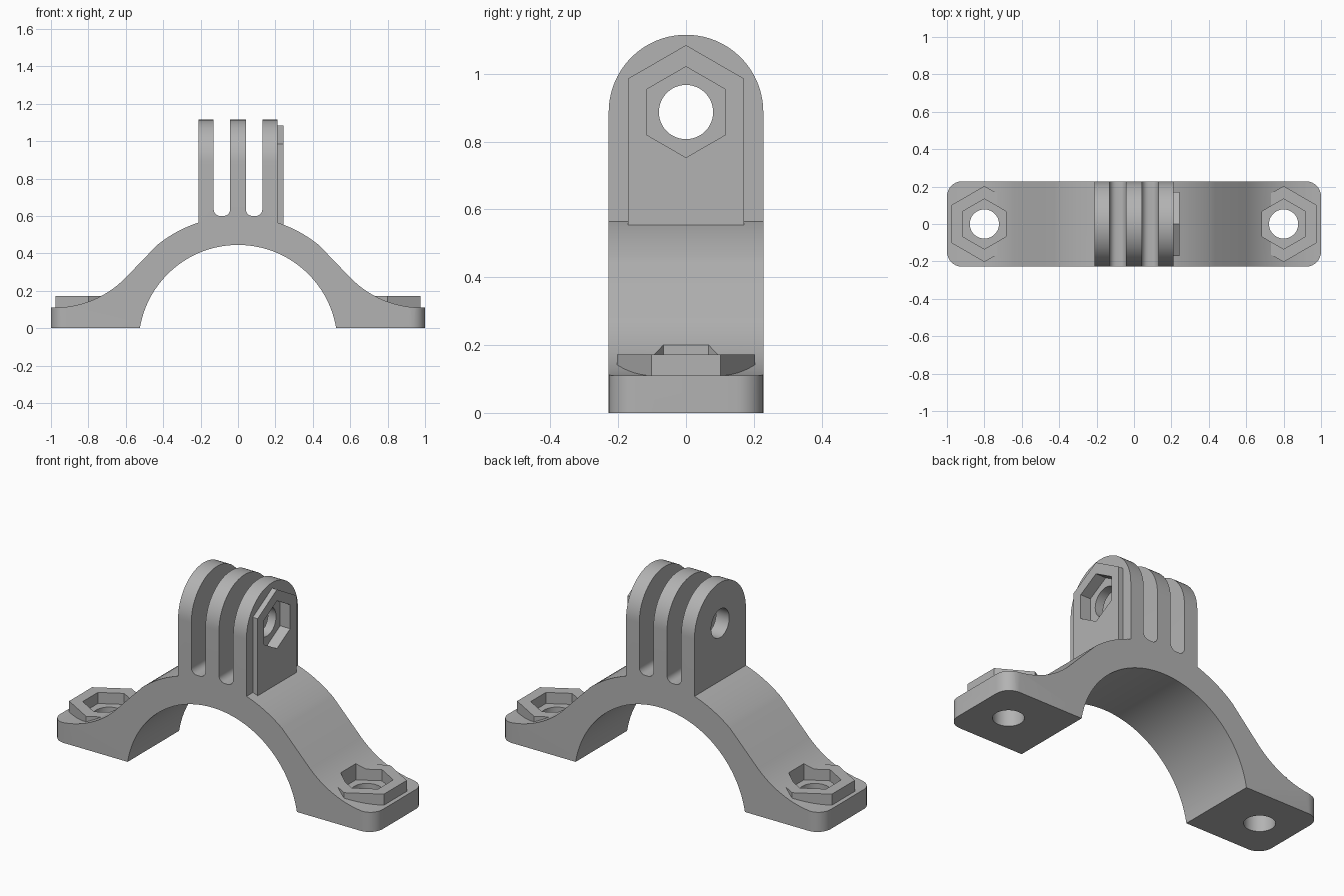
import bpy, bmesh
from math import sin, cos, pi, radians, asin, sqrt

cube = bpy.data.objects.get("Cube")
if cube:
    bpy.data.objects.remove(cube, do_unlink=True)

grey = bpy.data.materials.new("light_grey")
grey.use_nodes = True
COLOUR = (0.45, 0.45, 0.45, 1)
grey.diffuse_color = COLOUR
grey.node_tree.nodes["Principled BSDF"].inputs["Base Color"].default_value = COLOUR

HALF = 0.228      # half depth of the bracket
BOLT_Z = 0.887    # height of the hinge bolt
FOOT_X = 0.8      # distance of the foot bolts from the middle


def arc(cu, cv, r, a0, a1, n):
    """Points on an arc, angles in degrees."""
    steps = [radians(a0 + (a1 - a0) * i / n) for i in range(n + 1)]
    return [(cu + r * cos(a), cv + r * sin(a)) for a in steps]


def circle(cu, cv, r, n=48, start=0):
    return arc(cu, cv, r, start, start + 360, n)[:-1]


def hexagon(cu, cv, r):
    return circle(cu, cv, r, 6, 30)


def prism(name, pts, axis, lo, hi):
    """Extrude a 2D outline along an axis."""
    place = {"X": lambda u, v, t: (t, u, v),
             "Y": lambda u, v, t: (u, t, v),
             "Z": lambda u, v, t: (u, v, t)}[axis]
    bm = bmesh.new()
    a = [bm.verts.new(place(u, v, lo)) for u, v in pts]
    b = [bm.verts.new(place(u, v, hi)) for u, v in pts]
    bm.faces.new(a)
    bm.faces.new(b)
    for i in range(len(pts)):
        j = (i + 1) % len(pts)
        bm.faces.new((a[i], a[j], b[j], b[i]))
    bmesh.ops.recalc_face_normals(bm, faces=bm.faces)
    mesh = bpy.data.meshes.new(name)
    bm.to_mesh(mesh)
    bm.free()
    mesh.materials.append(grey)
    obj = bpy.data.objects.new(name, mesh)
    bpy.context.collection.objects.link(obj)
    return obj


def activate(obj):
    bpy.ops.object.select_all(action="DESELECT")
    obj.select_set(True)
    bpy.context.view_layer.objects.active = obj


def cut(obj, outline, axis, lo, hi, operation="DIFFERENCE"):
    """Apply a boolean with a temporary prism."""
    tool = prism("cutter", outline, axis, lo, hi)
    tool.hide_render = True
    activate(obj)
    mod = obj.modifiers.new("cut", "BOOLEAN")
    mod.operation = operation
    mod.solver = "EXACT"
    mod.object = tool
    bpy.ops.object.modifier_apply(modifier=mod.name)
    bpy.data.objects.remove(tool, do_unlink=True)


def smooth(obj):
    activate(obj)
    bpy.ops.object.shade_smooth_by_angle(angle=radians(25))


# Arched base: flared feet, convex crown, round tunnel underneath
CZ, INNER, OUTER = -0.087, 0.532, 0.685
foot_a = math_a = 45
crown_start = 90 - math_a + 5.8
right = [(1, 0), (1, 0.11)]
right += arc(0.98, 0.64, 0.53, -90, -90 - foot_a, 14)
crown = arc(0, CZ, OUTER, crown_start, 180 - crown_start, 28)
left = [(-x, z) for x, z in reversed(right)]
end = 180 / pi * asin(-CZ / INNER)
tunnel = arc(0, CZ, INNER, 180 - end, end, 48)
base = prism("arched_base", right + crown + left + tunnel, "Y", -HALF, HALF)

# Rounded foot corners
R = 0.08
plan = []
for sx, sy, a in ((1, 1, 0), (-1, 1, 90), (-1, -1, 180), (1, -1, 270)):
    plan += arc(sx * (1 - R), sy * (HALF - R), R, a, a + 90, 8)
cut(base, plan, "Z", -0.2, 1, "INTERSECT")

# Foot bolt holes, nut pockets and raised hexagonal rims
for side, name in ((1, "left"), (-1, "right")):
    x = side * FOOT_X
    cut(base, hexagon(x, 0, 0.134), "Z", 0.11, 0.5)
    cut(base, circle(x, 0, 0.078), "Z", -0.2, 0.5)
    rim = prism(name + "_foot_nut_rim", hexagon(x, 0, 0.203), "Z", 0.06, 0.172)
    cut(rim, hexagon(x, 0, 0.134), "Z", -0.1, 0.5)
smooth(base)

# Three round-topped hinge fingers made from one slotted block
tongue = [(-HALF, 0.52), (HALF, 0.52)] + arc(0, BOLT_Z, HALF, 0, 180, 40)
fingers = prism("hinge_fingers", tongue, "X", -0.212, 0.212)
SLOT, F = 0.044, 0.035
for x in (-0.086, 0.086):
    slot = [(x + SLOT, 1.4), (x - SLOT, 1.4)]
    slot += arc(x - SLOT + F, 0.6 + F, F, 180, 270, 6)
    slot += arc(x + SLOT - F, 0.6 + F, F, 270, 360, 6)
    cut(fingers, slot, "Y", -0.5, 0.5)
cut(fingers, hexagon(0, BOLT_Z, 0.134), "X", 0.18, 0.5)
cut(fingers, circle(0, BOLT_Z, 0.08), "X", -0.5, 0.5)
smooth(fingers)

# Nut plate with a hexagonal pocket on the outer finger
W = 0.171
plate = [(-W, 0.52), (W, 0.52), (W, BOLT_Z + W / sqrt(3)),
         (0, BOLT_Z + 2 * W / sqrt(3)), (-W, BOLT_Z + W / sqrt(3))]
nut_plate = prism("hinge_nut_plate", plate, "X", 0.2, 0.242)
cut(nut_plate, hexagon(0, BOLT_Z, 0.134), "X", 0.1, 0.5)
